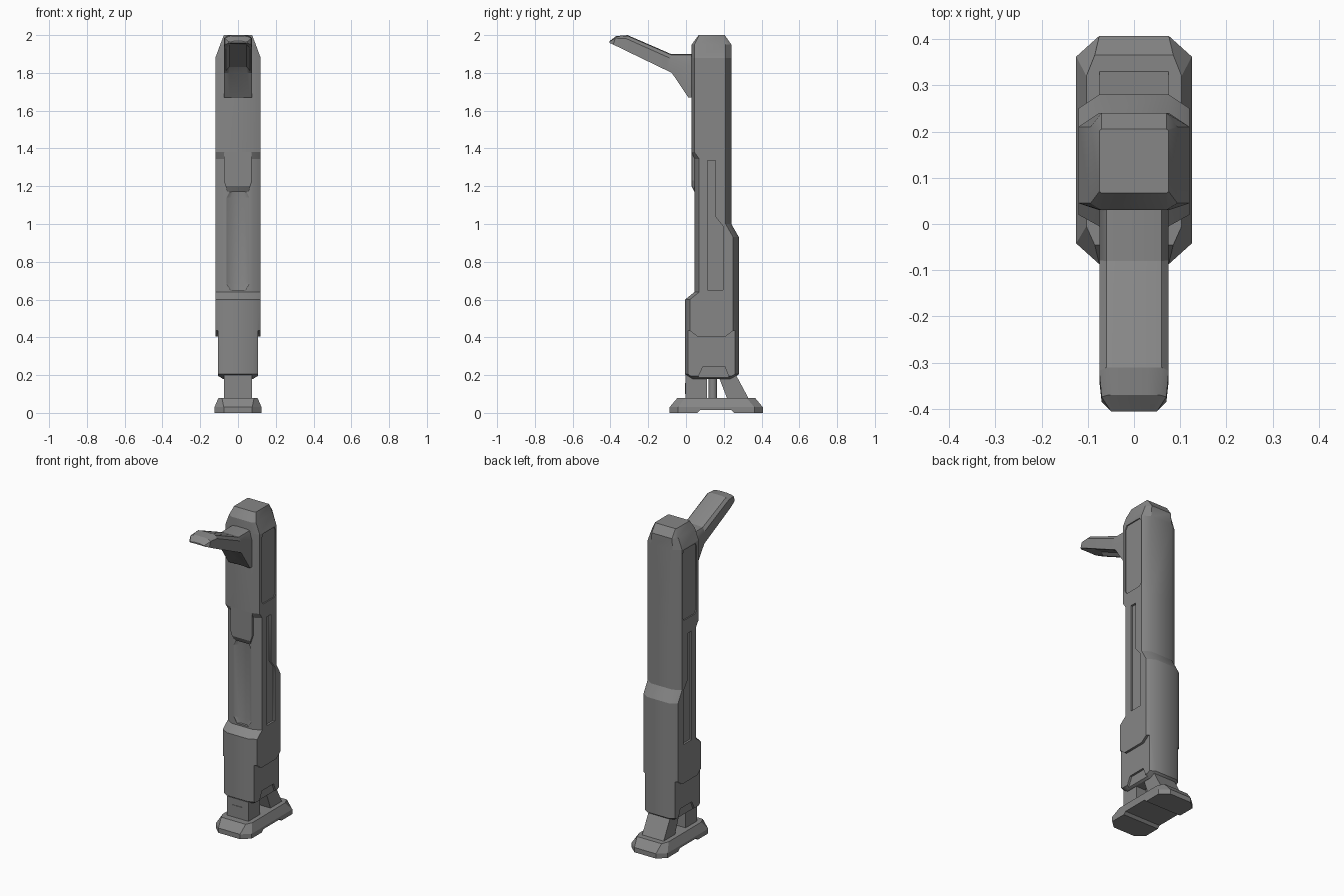
import bpy, bmesh
from math import radians

cube = bpy.data.objects.get("Cube")
if cube:
    bpy.data.objects.remove(cube)

grey = bpy.data.materials.new("mid_grey")
grey.use_nodes = True
COLOUR = (0.24, 0.24, 0.24, 1)
grey.diffuse_color = COLOUR
grey.node_tree.nodes["Principled BSDF"].inputs["Base Color"].default_value = COLOUR


def skin(name, rings):
    """Skin a list of equal closed rings and cap both ends."""
    bm = bmesh.new()
    rows = [[bm.verts.new(p) for p in ring] for ring in rings]
    n = len(rows[0])
    for a, b in zip(rows, rows[1:]):
        for i in range(n):
            j = (i + 1) % n
            bm.faces.new((a[i], a[j], b[j], b[i]))
    bm.faces.new(rows[0])
    bm.faces.new(rows[-1])
    bmesh.ops.recalc_face_normals(bm, faces=bm.faces)
    # edges around the rings stay crisp
    for row in rows:
        for i in range(n):
            e = bm.edges.get((row[i], row[(i + 1) % n]))
            if e and e.calc_face_angle(0) > radians(6):
                e.smooth = False
    me = bpy.data.meshes.new(name)
    bm.to_mesh(me)
    bm.free()
    me.materials.append(grey)
    ob = bpy.data.objects.new(name, me)
    bpy.context.collection.objects.link(ob)
    return ob


def column(name, rows):
    """Chamfered box lofted upward: z, half width, flat half, front, back, chamfers."""
    return skin(name, [[(-w, f + cf, z), (-x, f, z), (x, f, z), (w, f + cf, z),
                        (w, b - cb, z), (x, b, z), (-x, b, z), (-w, b - cb, z)]
                       for z, w, x, f, b, cf, cb in rows])


def prism(name, profile, x0, x1):
    """Side profile of (y, z) points extruded across x."""
    return skin(name, [[(x, y, z) for y, z in profile] for x in (x0, x1)])


def carve(target, cutter):
    bpy.context.view_layer.objects.active = target
    mod = target.modifiers.new("cut", "BOOLEAN")
    mod.operation, mod.solver, mod.object = "DIFFERENCE", "EXACT", cutter
    bpy.ops.object.modifier_apply(modifier="cut")
    bpy.data.objects.remove(cutter)


def finish(ob, angle=40):
    bpy.ops.object.select_all(action="DESELECT")
    ob.select_set(True)
    bpy.context.view_layer.objects.active = ob
    bpy.ops.object.shade_smooth_by_angle(angle=radians(angle))


# Main body
F = 0.075
body = column("body", [
    (0.18, 0.08, 0.06, 0.02, 0.25, 0.02, 0.02),
    (0.205, 0.12, F, -0.005, 0.28, 0.025, 0.03),
    (0.60, 0.12, F, -0.005, 0.28, 0.025, 0.03),
    (0.64, 0.12, F, 0.045, 0.28, 0.025, 0.03),
    (0.93, 0.12, F, 0.045, 0.28, 0.025, 0.03),
    (1.00, 0.12, F, 0.045, 0.24, 0.025, 0.03),
    (1.345, 0.12, F, 0.045, 0.24, 0.025, 0.03),
    (1.38, 0.12, F, 0.03, 0.24, 0.015, 0.03),
    (1.88, 0.12, F, 0.03, 0.24, 0.015, 0.03),
    (1.95, 0.094, 0.07, 0.03, 0.24, 0.015, 0.03),
    (2.00, F, 0.07, 0.067, 0.205, 0.003, 0.003)])

# Side cuts: lower step, foot notch, long slot and upper panel
lower_step = [(-0.1, 0.435), (0.02, 0.435), (0.06, 0.405), (0.21, 0.405),
              (0.25, 0.435), (0.4, 0.435), (0.4, 0.1), (-0.1, 0.1)]
foot_notch = [(0.055, 0.17), (0.09, 0.245), (0.205, 0.245), (0.235, 0.17)]
long_slot = [(0.115, 0.65), (0.115, 1.335), (0.155, 1.335), (0.155, 1.04),
             (0.195, 0.99), (0.195, 0.65)]
upper_panel = [(0.065, 1.45), (0.065, 1.85), (0.08, 1.872), (0.19, 1.872),
               (0.205, 1.85), (0.205, 1.45), (0.19, 1.43), (0.08, 1.43)]
for side in (-1, 1):
    for profile, depth in ((lower_step, 0.105), (foot_notch, 0.092),
                           (long_slot, 0.108), (upper_panel, 0.113)):
        carve(body, prism("cutter", profile, side * depth, side * 0.2))

# Hollow finger groove down the front
carve(body, column("cutter", [(z, w, 0.6 * w, 0.0, 0.06, 0.005, 0.013) for z, w in
                              ((0.65, 0.04), (0.685, 0.06), (1.14, 0.06), (1.18, 0.04))]))
finish(body)

# Raised block above the groove
block = column("front_block", [
    (1.17, 0.055, 0.05, 0.045, 0.08, 0.002, 0.002),
    (1.20, 0.065, 0.06, 0.03, 0.08, 0.002, 0.002),
    (1.23, F, 0.07, 0.03, 0.08, 0.002, 0.002),
    (1.38, F, 0.07, 0.03, 0.08, 0.002, 0.002)])
finish(block, 20)

# Handle, lofted along its length: top y z, bottom y z, half width, hollow depth
stations = [(0.05, 1.90, 0.05, 1.67, F, 0.001), (0.03, 1.90, 0.012, 1.67, F, 0.001),
            (-0.08, 1.90, -0.075, 1.80, F, 0.001), (-0.10, 1.909, -0.10, 1.812, F, 0.02),
            (-0.31, 2.00, -0.34, 1.928, F, 0.02), (-0.37, 1.995, -0.385, 1.95, 0.07, 0.004),
            (-0.405, 1.968, -0.405, 1.958, 0.05, 0.001)]
rings = []
for ty, tz, by, bz, w, hollow in stations:
    my, mz = ty + 0.25 * (by - ty), tz + 0.25 * (bz - tz)
    half = [(0.4 * w, ty, tz), (0.8 * w, ty, tz - 0.004), (w, my, mz), (w, by, bz),
            (0.85 * w, by, bz), (0.6 * w, by, bz + hollow)]
    rings.append(half + [(-x, y, z) for x, y, z in reversed(half)])
finish(skin("handle", rings), 35)

# Foot pad with a shallow channel underneath
pad = column("foot_pad", [
    (0.0, 0.125, 0.075, -0.087, 0.407, 0.045, 0.045),
    (0.03, 0.125, 0.075, -0.087, 0.407, 0.045, 0.045),
    (0.08, 0.103, 0.085, -0.045, 0.365, 0.04, 0.045)])
carve(pad, prism("cutter", [(0.06, -0.02), (0.06, 0.0), (0.075, 0.015), (0.24, 0.015),
                            (0.255, 0.0), (0.255, -0.02)], -0.2, 0.2))
finish(pad, 30)

# Supports between the pad and the body
finish(prism("front_support", [(-0.003, 0.07), (-0.003, 0.2), (0.11, 0.2), (0.11, 0.07)],
             -F, F), 30)
finish(prism("rear_support", [(0.22, 0.07), (0.17, 0.2), (0.265, 0.2), (0.335, 0.07)],
             -F, F), 30)
bpy.ops.mesh.primitive_cylinder_add(vertices=16, radius=0.023, depth=0.16,
                                    location=(0, 0.142, 0.15))
rod = bpy.context.object
rod.name = "centre_rod"
rod.data.materials.append(grey)
finish(rod)

# Small latch on the front support
finish(prism("latch_bar", [(-0.006, 0.15), (-0.006, 0.157), (0, 0.157), (0, 0.15)],
             -0.035, 0.035), 30)
finish(prism("latch_stem", [(-0.006, 0.1), (-0.006, 0.15), (0, 0.15), (0, 0.1)],
             -0.013, 0.013), 30)
